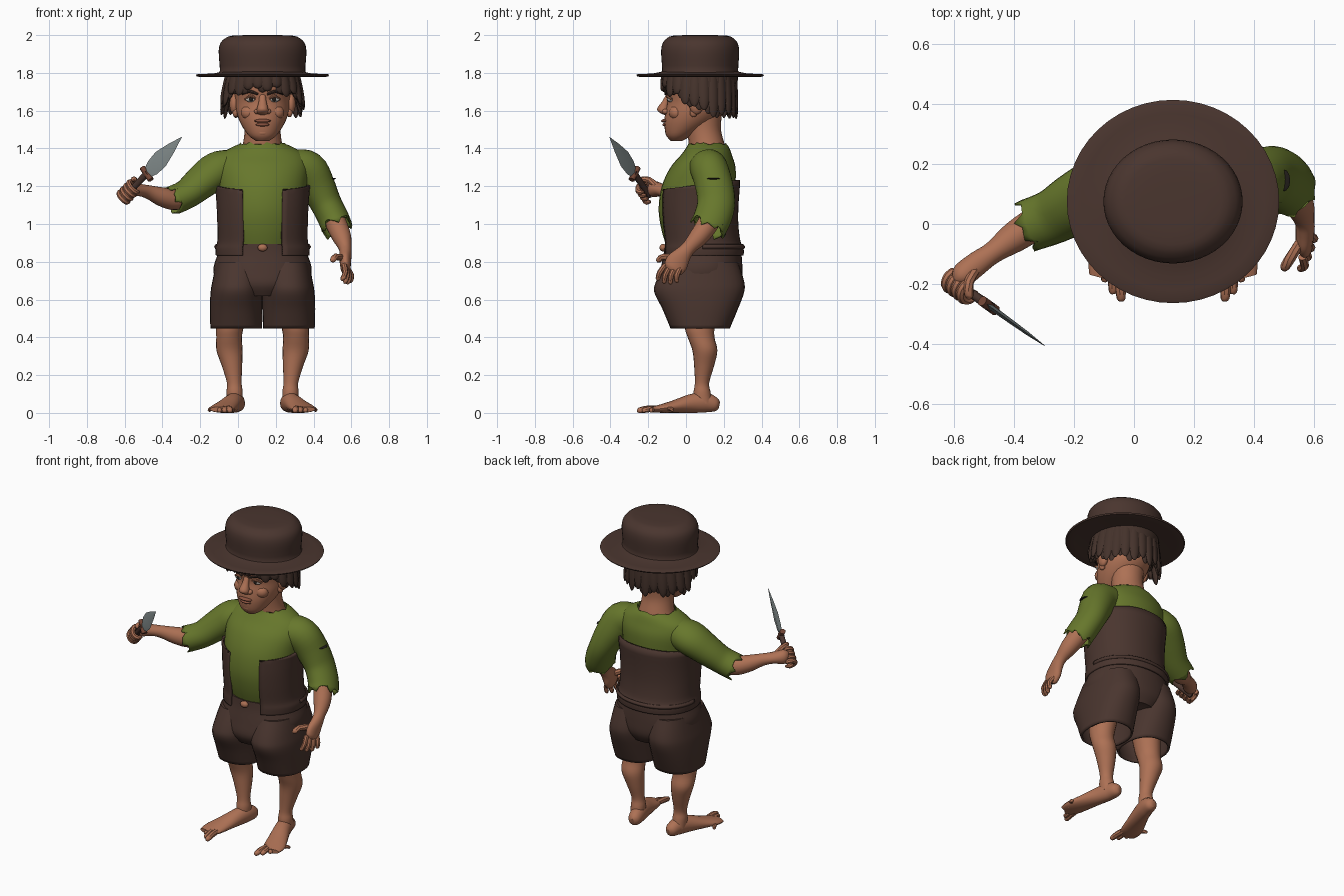
import bpy, bmesh, math
from mathutils import Vector as V

CX = 0.13  # body centre line


def material(name, rgb):
    m = bpy.data.materials.new(name)
    m.diffuse_color = (*rgb, 1)
    return m


SKIN = material("skin", (.42, .165, .09))
BROWN = material("brown_cloth", (.068, .036, .028))
HAIR = material("dark_hair", (.058, .032, .024))
GREEN = material("green_cloth", (.135, .185, .025))
STEEL = material("steel", (.24, .28, .28))
WOOD = material("guard_wood", (.17, .06, .035))
LIP = material("lip", (.25, .085, .05))
WHITE = material("eye_white", (.5, .46, .42))
BLACK = material("pupil", (.015, .012, .01))


def finish(name, bm, mat, thick=0):
    bmesh.ops.recalc_face_normals(bm, faces=bm.faces)
    me = bpy.data.meshes.new(name)
    bm.to_mesh(me)
    bm.free()
    me.materials.append(mat)
    ob = bpy.data.objects.new(name, me)
    bpy.context.collection.objects.link(ob)
    if thick:
        s = ob.modifiers.new("thickness", "SOLIDIFY")
        s.thickness = thick
        s.offset = -1
    return ob


def resample(pts, steps):
    """Catmull-Rom through points with any number of values."""
    out = []
    for i in range(len(pts) - 1):
        a, b, c, d = pts[max(i - 1, 0)], pts[i], pts[i + 1], pts[min(i + 2, len(pts) - 1)]
        for k in range(steps):
            t = k / steps
            out.append([.5 * (2 * q + (r - p) * t + (2 * p - 5 * q + 4 * r - s) * t * t
                              + (3 * q - p - 3 * r + s) * t ** 3) for p, q, r, s in zip(a, b, c, d)])
    return out + [list(pts[-1])]


def tube(name, pts, mat, ref=None, n=20, steps=4, caps=(1, 1), arc=None, power=1, rag=0, thick=0):
    """Rings (x, y, z, ra, rb): level when ref is None, else across the path."""
    rows = resample([p if len(p) == 5 else (*p, p[3]) for p in pts], steps)
    bm = bmesh.new()
    rings = []
    for i, (x, y, z, ra, rb) in enumerate(rows):
        c = V((x, y, z))
        t = (V(rows[min(i + 1, len(rows) - 1)][:3]) - V(rows[max(i - 1, 0)][:3])).normalized()
        if ref is None:
            a, b = V((1, 0, 0)), V((0, 1, 0))
            t = V((0, 0, -1))
        else:
            b = t.cross(V(ref)).normalized()
            a = b.cross(t)
        ring = []
        for k in range(n + 1 if arc else n):
            ang = arc[0] + (arc[1] - arc[0]) * k / n if arc else 2 * math.pi * k / n
            cs, sn = math.cos(ang), math.sin(ang)
            p = c + a * ra * math.copysign(abs(cs) ** power, cs) + b * rb * math.copysign(abs(sn) ** power, sn)
            if rag and i == len(rows) - 1:
                p += t * rag * math.sin(k * 2.3) * math.sin(k * .9 + 1)
            ring.append(bm.verts.new(p))
        rings.append(ring)
    for r, s in zip(rings, rings[1:]):
        for k in range(n):
            j = k + 1 if arc else (k + 1) % n
            bm.faces.new((r[k], r[j], s[j], s[k]))
    if not arc:
        for flag, ring in zip(caps, (rings[0], rings[-1])):
            if flag:
                bm.faces.new(ring)
    return finish(name, bm, mat, thick)


def ball(name, loc, size, mat):
    bm = bmesh.new()
    bmesh.ops.create_uvsphere(bm, u_segments=18, v_segments=12, radius=1)
    for v in bm.verts:
        v.co = V(loc) + V(c * s for c, s in zip(v.co, size))
    return finish(name, bm, mat)


def finger(name, a, b, r, bend=(0, 0, 0), ref=(1, .1, .2)):
    a, b = V(a), V(b)
    m = (a + b) / 2 + V(bend)
    e = a.lerp(b, .9)
    tube(name, [(*a, r), (*m, r), (*e, r * .85), (*b, r * .35)], SKIN, ref, 8, 2)


# Hat: brim and rounded crown
brim = [(.10, 1.79), (.25, 1.785), (.335, 1.779), (.35, 1.785), (.345, 1.793), (.26, 1.797), (.2, 1.81)]
tube("hat_brim", [(CX, .075, z, r, r * .957) for r, z in brim], BROWN, n=48, steps=2)
crown = [(.24, 1.792), (.226, 1.81), (.23, 1.87), (.232, 1.92), (.222, 1.96), (.195, 1.985), (.16, 1.997), (.06, 2.0)]
tube("hat_crown", [(CX, .075, z, r, r * .89) for r, z in crown], BROWN, n=48, steps=2)

# Head, neck and face
tube("head", [(CX, -.05, 1.44, .035, .03), (CX, -.035, 1.47, .075, .07), (CX, .01, 1.53, .115, .125),
              (CX, .045, 1.59, .138, .155), (CX, .065, 1.65, .146, .165), (CX, .07, 1.72, .152, .183),
              (CX, .075, 1.79, .15, .18)], SKIN, n=28)
tube("neck", [(CX, .12, 1.36, .13, .10), (CX, .11, 1.42, .105, .095), (CX, .095, 1.5, .095, .09),
              (CX, .09, 1.58, .10, .10)], SKIN)
tube("nose", [(CX, -.092, 1.69, .016, .012), (CX, -.108, 1.65, .02, .018), (CX, -.122, 1.61, .03, .032),
              (CX, -.112, 1.588, .03, .026), (CX, -.10, 1.577, .014, .012)], SKIN, n=14)
ball("upper_lip", (CX, -.112, 1.546, ), (.045, .02, .010), LIP)
ball("lower_lip", (CX, -.105, 1.526), (.037, .02, .010), LIP)
ball("chin", (CX, -.075, 1.485), (.045, .035, .028), SKIN)
for s in (-1, 1):
    ball("nostril_wing", (CX + s * .03, -.106, 1.596), (.015, .02, .014), SKIN)
    ball("cheek", (CX + s * .07, -.05, 1.59), (.045, .04, .04), SKIN)
    ball("eye", (CX + s * .063, -.082, 1.66), (.027, .017, .015), WHITE)
    ball("iris", (CX + s * .061, -.096, 1.661), (.011, .006, .012), BLACK)
    tube("upper_eyelid", [(CX + s * .032, -.09, 1.662, .006), (CX + s * .063, -.099, 1.677, .008),
                          (CX + s * .093, -.077, 1.66, .006)], SKIN, (0, 0, 1), 8)
    tube("eyebrow", [(CX + s * .025, -.108, 1.687, .006), (CX + s * .07, -.098, 1.702, .009),
                     (CX + s * .11, -.062, 1.686, .004)], HAIR, (0, 0, 1), 8)
    ball("ear", (CX + s * .15, .055, 1.635), (.025, .038, .055), SKIN)
    ball("ear_lobe", (CX + s * .143, .04, 1.59), (.016, .02, .025), SKIN)

# Hair: a cap under the hat and two layers of hanging locks
tube("hair_cap", [(CX, .085, 1.735, .172, .185), (CX, .08, 1.8, .19, .2)], HAIR, n=32)
tube("hair_back", [(CX, .1, 1.63, .155, .13), (CX, .09, 1.7, .178, .17), (CX, .08, 1.78, .185, .19)],
     HAIR, arc=(0.1, math.pi - .1), thick=.012)
for layer in range(2):
    for k in range(24):
        ang = 2 * math.pi * (k + layer * .5) / 24
        c, s = math.cos(ang), math.sin(ang)
        low = 1.715 - .14 * min(1, (s + 1) / 1.25) + .018 * math.sin(k * 2.7 + layer)
        grow = .012 * layer + .025 * abs(c)
        out = V((c, s, 0))
        ring = []
        for f, w in ((0, .028), (.35, .032), (.75, .028), (.94, .016), (1, .004)):
            z = 1.795 + (low - 1.795) * f
            ring.append((CX + c * (.183 + grow * f), .07 + s * (.185 + .012 * f * layer), z, w * .5, w))
        tube("hair_lock", ring, HAIR, out, 8, 2)

# Shirt body, collar and belly button
tube("shirt_body", [(CX, .085, .87, .2, .185), (CX, .065, .97, .222, .195), (CX, .055, 1.08, .228, .2),
                    (CX, .067, 1.2, .236, .195), (CX, .09, 1.3, .245, .172), (CX, .108, 1.365, .225, .135),
                    (CX, .115, 1.405, .165, .113), (CX, .112, 1.425, .118, .10)], GREEN, n=32, caps=(1, 0), rag=.012)
ball("belly_button", (CX, -.122, .875), (.026, .018, .02), SKIN)

# Open vest with a hem fold
gap = math.radians(24)
span = (-math.pi / 2 + gap, 1.5 * math.pi - gap)
vest = tube("vest", [(CX, .088, .832, .248, .217), (CX, .088, .87, .25, .217), (CX, .08, .91, .24, .208),
                     (CX, .07, 1.0, .24, .207), (CX, .068, 1.1, .244, .21), (CX, .074, 1.205, .252, .212)],
            BROWN, n=40, arc=span, power=.93, thick=.012)
for v in vest.data.vertices:
    if v.co.z > 1.19:
        v.co.z += .12 * (v.co.y - .05)
tube("vest_hem_fold", [(CX, .088, .868, .25, .219), (CX, .088, .88, .256, .225), (CX, .086, .893, .248, .217)],
     BROWN, n=40, arc=(0, math.pi), power=.93, thick=.008)

# Shorts: hips and two open legs
tube("shorts_hips", [(CX, .075, .62, .14, .19), (CX, .075, .68, .235, .222), (CX, .082, .76, .26, .217),
                     (CX, .088, .84, .238, .206), (CX, .088, .895, .225, .2)], BROWN, n=36, power=.92)

for s in (1, -1):
    side = "right" if s == 1 else "left"

    def mx(p):  # mirror across the body centre
        return (CX + s * (p[0] - CX), *p[1:])

    tube(side + "_shorts_leg", [mx(p) for p in (
        (.005, .085, .8, .12, .19), (-.003, .075, .7, .132, .232), (-.008, .07, .64, .137, .238),
        (-.01, .075, .55, .139, .2), (-.009, .075, .447, .137, .157))],
        BROWN, n=28, caps=(1, 0), power=.88, thick=.012)
    # Bare leg
    tube(side + "_leg", [mx(p) for p in (
        (-.02, .075, .62, .085, .1), (-.042, .072, .46, .073, .08), (-.047, .08, .4, .068, .071),
        (-.045, .1, .33, .069, .066), (-.032, .096, .25, .054, .053), (-.02, .085, .16, .039, .038),
        (-.018, .085, .11, .043, .045), (-.018, .09, .05, .04, .05))], SKIN)
    # Foot and toes
    tube(side + "_foot", [mx(p) for p in (
        (.003, .175, .04, .015, .02), (.0, .155, .044, .036, .038), (-.01, .1, .055, .045, .053),
        (-.03, .03, .05, .05, .05), (-.062, -.06, .034, .06, .034), (-.087, -.13, .023, .065, .023),
        (-.1, -.18, .018, .05, .014))], SKIN, (1, 0, 0))
    for i in range(5):
        tip = mx((-.042 - .028 * i, -.258 + .008 * i * (i + 2), .012))
        base = mx((-.05 - .022 * i, -.15 + .014 * i, .022))
        finger(side + "_toe", base, tip, .018 - .0018 * i, (0, 0, .004))

# Raised arm with sleeve
tube("raised_sleeve", [(-.03, .11, 1.31, .085, .1), (-.11, .105, 1.285, .098, .115), (-.19, .07, 1.225, .09, .105),
                       (-.27, .025, 1.16, .078, .092), (-.345, -.003, 1.125, .078, .088)],
     GREEN, (0, 0, 1), 24, caps=(1, 0), rag=.035, thick=.008)
tube("raised_forearm", [(-.24, .045, 1.17, .06), (-.33, 0, 1.13, .056), (-.4, -.045, 1.143, .051),
                        (-.47, -.095, 1.168, .037), (-.52, -.13, 1.18, .033, .04), (-.57, -.17, 1.185, .043, .04),
                        (-.59, -.19, 1.185, .03, .02)], SKIN, (0, 0, 1))

# Knife
H = V((-.57, -.21, 1.175))
d = V((.62, -.445, .65)).normalized()
w = (V((0, 0, 1)) - d * d.z).normalized()
nrm = d.cross(w)


def along(dist, a, b):
    return (*(H + d * dist), a, b)


tube("knife_handle", [along(-.045, .012, .012), along(-.03, .018, .016), along(.05, .017, .015),
                      along(.15, .02, .017)], BROWN, w, 12)
tube("knife_guard", [(*(H + d * .14 + w * q), .016, .018) for q in (-.042, 0, .042)], WOOD, d, 10)
tube("knife_blade", [along(.15, .03, .009), along(.19, .045, .009), along(.26, .05, .008),
                     along(.35, .029, .006), along(.44, .001, .001)], STEEL, w, 4, 1)

# Fist curled around the handle
for i in range(4):
    c = H + d * (-.05 + .027 * i)
    pts = []
    for k in range(7):
        a = math.radians(-135 + 42 * k)
        p = c + nrm * math.cos(a) * .034 - w * math.sin(a) * .036
        pts.append((*p, .015 if k < 6 else .007))
    tube("gripping_finger", pts, SKIN, d, 8, 2)
finger("gripping_thumb", (-.53, -.155, 1.2), H + d * .07 + w * .025 + nrm * .02, .017, w * .018, d)

# Lowered arm with sleeve
tube("lowered_sleeve", [(.29, .11, 1.31, .085, .1), (.365, .125, 1.285, .105, .1), (.42, .15, 1.2, .095, .1),
                        (.465, .16, 1.11, .083, .1), (.505, .14, 1.03, .082, .1), (.525, .115, .98, .082, .098)],
     GREEN, (1, 0, .4), 24, caps=(1, 0), rag=.035, thick=.008)
tube("lowered_forearm", [(.48, .15, 1.09, .065), (.52, .115, 1.0, .057), (.55, .065, .93, .05),
                         (.567, .015, .875, .034, .038), (.57, -.015, .84, .032, .045), (.568, -.045, .80, .03, .06),
                         (.57, -.065, .765, .026, .055), (.572, -.075, .75, .018, .04)], SKIN, (1, 0, 0))
for i in range(4):
    q = i - 1.5
    finger("lowered_finger", (.57 + .006 * q, -.07 + .026 * q, .775 - .006 * q),
           (.575 + .015 * q, -.102 + .034 * q, .682 + .006 * q * q - .004 * q), .0145, (.012, -.008, 0))
finger("lowered_thumb", (.555, -.06, .82), (.495, -.155, .808), .018, (-.008, -.012, .012))

# Sleeve tears, thin dark plates
for name, x, y, z in (("lowered_sleeve_tear", .5, .145, 1.24), ):
    ball(name, (x, y, z), (.02, .035, .004), BLACK)

# Smooth surfaces with sharp edges kept
bpy.ops.object.select_all(action='SELECT')
bpy.context.view_layer.objects.active = bpy.data.objects["head"]
bpy.ops.object.shade_smooth_by_angle(angle=math.radians(40))
